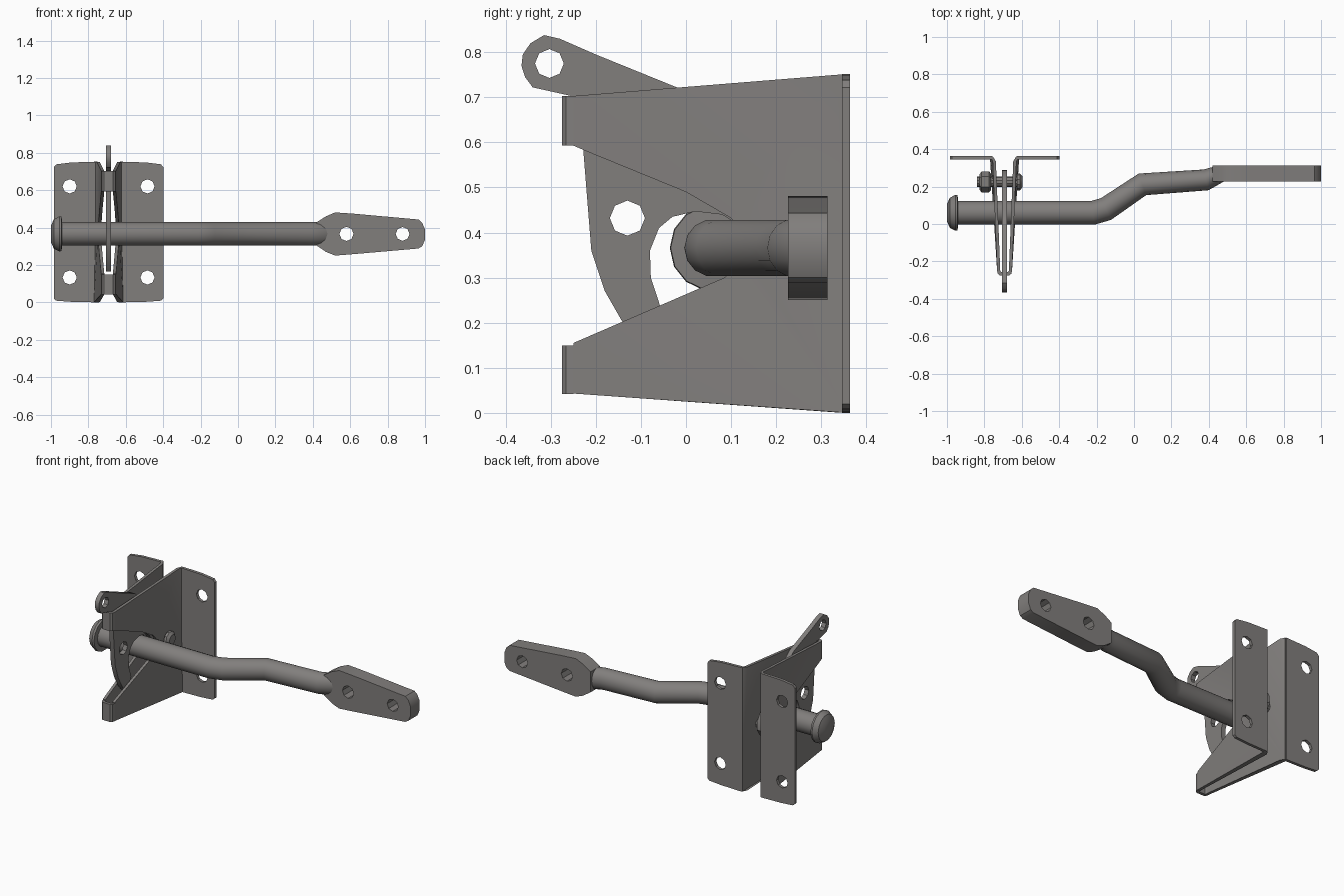
import bpy, bmesh, math

if "Cube" in bpy.data.objects:
    bpy.data.objects.remove(bpy.data.objects["Cube"])

steel = bpy.data.materials.new("grey steel")
steel.diffuse_color = (0.22, 0.21, 0.203, 1)
steel.use_nodes = True
steel.node_tree.nodes["Principled BSDF"].inputs["Base Color"].default_value = steel.diffuse_color
XC, ZC = -0.692, 0.366   # latch centre plane, bar axis height


def finish(name, bm, angle=35):
    bmesh.ops.remove_doubles(bm, verts=bm.verts, dist=0.0002)
    bmesh.ops.recalc_face_normals(bm, faces=bm.faces)
    me = bpy.data.meshes.new(name)
    bm.to_mesh(me)
    bm.free()
    me.materials.append(steel)
    me.shade_smooth()
    me.set_sharp_from_angle(angle=math.radians(angle))
    ob = bpy.data.objects.new(name, me)
    bpy.context.collection.objects.link(ob)
    return ob


def ring(u, v, r, n=8):
    return [(u + r * math.cos(2 * math.pi * i / n), v + r * math.sin(2 * math.pi * i / n)) for i in range(n)]


def plate(name, outline, holes, thick, place):
    """Flat plate with holes; place maps (u, v, w) to x, y, z."""
    cu = bpy.data.curves.new(name + "_outline", 'CURVE')
    cu.dimensions = '2D'
    cu.fill_mode = 'BOTH'
    cu.extrude = thick / 2
    for pts in [outline] + [ring(*h) for h in holes]:
        sp = cu.splines.new('POLY')
        sp.points.add(len(pts) - 1)
        for p, (u, v) in zip(sp.points, pts):
            p.co = (u, v, 0, 1)
        sp.use_cyclic_u = True
    tmp = bpy.data.objects.new("tmp", cu)
    bpy.context.collection.objects.link(tmp)
    dg = bpy.context.evaluated_depsgraph_get()
    me = bpy.data.meshes.new_from_object(tmp.evaluated_get(dg))
    bm = bmesh.new()
    bm.from_mesh(me)
    bpy.data.objects.remove(tmp)
    bpy.data.curves.remove(cu)
    bpy.data.meshes.remove(me)
    for v in bm.verts:
        v.co = place(*v.co)
    return finish(name, bm)


def loft(name, secs, n=14, z=ZC):
    """Rings along x: each section is (x, y, depth radius, height radius)."""
    bm = bmesh.new()
    rings = []
    for i, (x, y, ry, rz) in enumerate(secs):
        dirs = []
        for a, b in ((i - 1, i), (i, i + 1)):
            if a >= 0 and b < len(secs):
                dx, dy = secs[b][0] - secs[a][0], secs[b][1] - secs[a][1]
                l = math.hypot(dx, dy)
                dirs.append((dx / l, dy / l))
        tx, ty = sum(d[0] for d in dirs), sum(d[1] for d in dirs)
        l = math.hypot(tx, ty)
        tx, ty = tx / l, ty / l
        loop = []
        for k in range(n):
            a = 2 * math.pi * k / n
            c = ry * math.cos(a)
            loop.append(bm.verts.new((x - ty * c, y + tx * c, z + rz * math.sin(a))))
        rings.append(loop)
    for a, b in zip(rings, rings[1:]):
        for k in range(n):
            bm.faces.new((a[k], a[(k + 1) % n], b[(k + 1) % n], b[k]))
    bm.faces.new(rings[0])
    bm.faces.new(rings[-1])
    return finish(name, bm)


# striker bar: domed head, straight run, double bend, flattened tail
R = 0.064
loft("striker_bar", [(-1.0, .06, .045, .045), (-.985, .06, .08, .08), (-.955, .06, .096, .096),
                     (-.943, .06, .094, .094), (-.941, .06, R, R), (-.22, .06, R, R),
                     (-.15, .08, R, R), (.045, .212, .061, R), (.385, .236, .057, R),
                     (.46, .268, .046, R)])

# flattened mounting end of the bar
plate("bar_mounting_end",
      [(.42, .428), (.47, .46), (.52, .481), (.62, .474), (.965, .443), (.985, .425), (1.0, .39),
       (1.0, .335), (.985, .30), (.965, .288), (.62, .258), (.52, .25), (.47, .27), (.42, .304)],
      [(.58, ZC, .038), (.88, ZC, .037)], .088, lambda u, v, w: (u, .27 + w, v))


# folded bracket: mirrored screw flanges and notched webs
def web_x(y):
    return 0.04 + (y + 0.25) * 0.04 + (0.014 if y > 0.34 else 0)


for s, side in ((-1, "left"), (1, "right")):
    plate(side + "_flange",
          [(.066, 0), (.2, .003), (.28, .009), (.293, .02), (.293, .722), (.28, .738), (.2, .748), (.066, .752)],
          [(.208, .62, .038), (.208, .133, .038)], .018,
          lambda u, v, w: (XC + s * u, .355 + w, v))
    plate(side + "_web",
          [(.36, 0), (.335, .001), (-.25, .043), (-.25, .155), (.085, .3), (.12, .33), (.135, .365),
           (.125, .405), (.1, .432), (0, .49), (-.22, .58), (-.25, .593), (-.25, .703), (.335, .75), (.36, .752)],
          [], .017, lambda u, v, w: (XC + s * (web_x(u) - .0085 + w), u, v))

# front folds joining the two webs
for nm, z0, z1 in (("lower", .042, .149), ("upper", .593, .703)):
    plate(nm + "_front_fold",
          [(-.04, -.25), (-.036, -.266), (-.025, -.275), (.025, -.275), (.036, -.266), (.04, -.25),
           (.023, -.25), (.018, -.257), (-.018, -.257), (-.023, -.25)],
          [], z1 - z0, lambda u, v, w: (XC + u, v, (z0 + z1) / 2 + w))

# pivoting hook blade with pull hole and lock hole
plate("latch_blade",
      [(-.365, .77), (-.357, .745), (-.34, .722), (-.25, .702), (-.228, .585), (-.21, .36), (-.18, .27),
       (-.14, .2), (-.11, .165), (-.07, .17), (-.055, .23), (-.078, .3), (-.08, .36), (-.06, .41),
       (-.03, .435), (.02, .447), (.08, .44), (.12, .415), (.145, .37), (.17, .325), (.21, .305),
       (.26, .315), (.29, .36), (.285, .41), (.25, .47), (.12, .6), (-.02, .722), (-.2, .795),
       (-.28, .83), (-.315, .838), (-.345, .82), (-.362, .795)],
      [(-.303, .775, .032), (-.13, .432, .039)], .028, lambda u, v, w: (XC + w, u, v))

# pivot bolt: shaft, hex nut, round head
loft("pivot_bolt_shaft", [(-.84, .225, .028, .028), (-.61, .225, .028, .028)], 10, .37)
loft("pivot_nut", [(-.825, .225, .042, .042), (-.815, .225, .056, .056),
                   (-.775, .225, .056, .056), (-.765, .225, .045, .045)], 6, .37)
loft("pivot_bolt_head", [(-.625, .225, .045, .045), (-.61, .225, .045, .045), (-.597, .225, .03, .03)], 10, .37)
